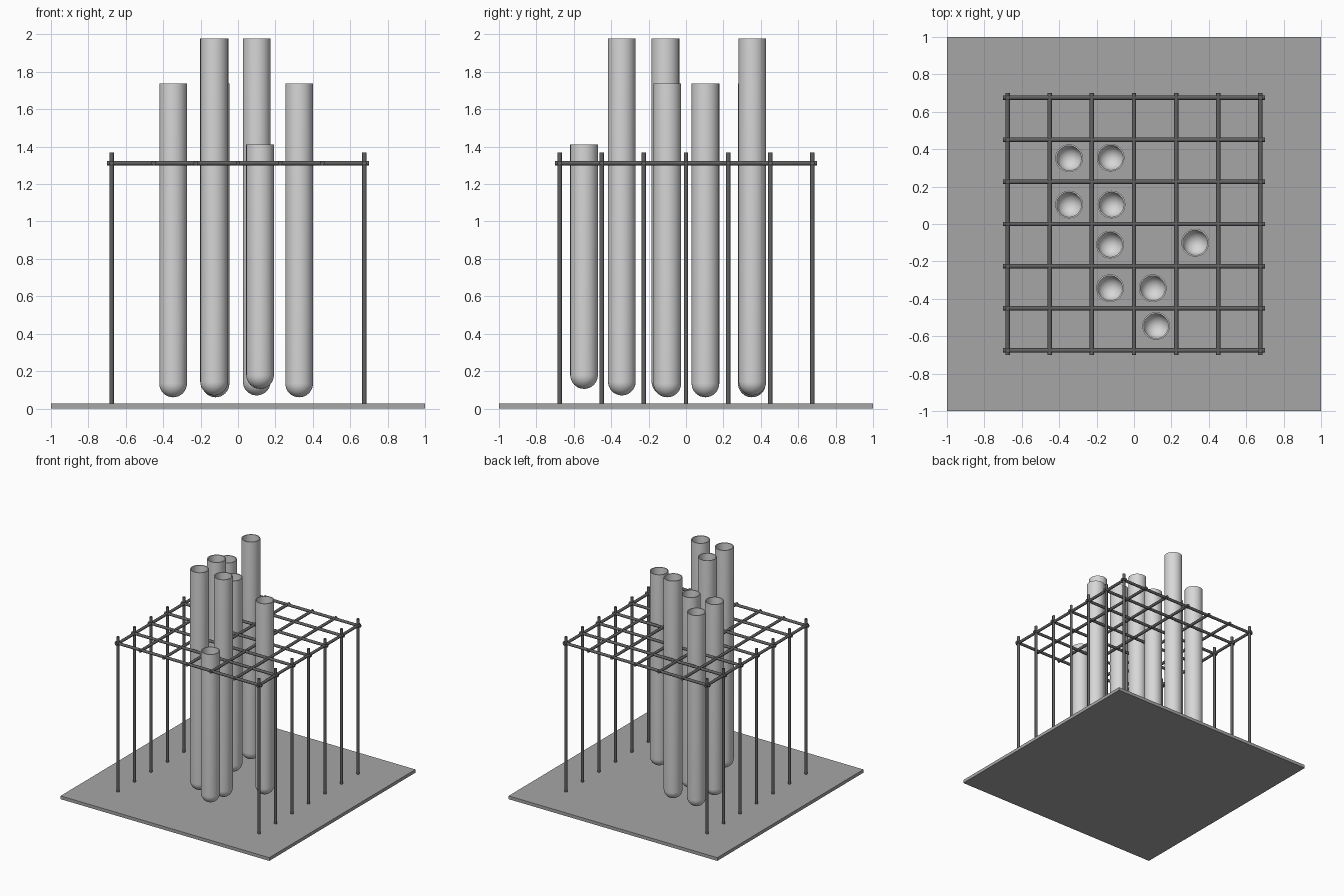
import bpy, bmesh, math
from mathutils import Vector, Matrix

cube = bpy.data.objects.get("Cube")
if cube:
    bpy.data.objects.remove(cube)


def material(name, grey):
    m = bpy.data.materials.new(name)
    m.use_nodes = True
    colour = (grey, grey, grey, 1)
    m.diffuse_color = colour
    m.node_tree.nodes["Principled BSDF"].inputs["Base Color"].default_value = colour
    return m


glass = material("pale grey glass", 0.68)
board = material("mid grey board", 0.38)
metal = material("dark grey metal", 0.12)


def finish(name, bm, mat, smooth=True):
    bmesh.ops.recalc_face_normals(bm, faces=bm.faces[:])
    mesh = bpy.data.meshes.new(name)
    bm.to_mesh(mesh)
    bm.free()
    mesh.materials.append(mat)
    obj = bpy.data.objects.new(name, mesh)
    bpy.context.collection.objects.link(obj)
    if smooth:
        bpy.ops.object.select_all(action="DESELECT")
        obj.select_set(True)
        bpy.context.view_layer.objects.active = obj
        bpy.ops.object.shade_smooth_by_angle(angle=math.radians(40))
    return obj


def rod(name, start, end, radius=0.012):
    a, b = Vector(start), Vector(end)
    turn = (b - a).to_track_quat("Z", "Y").to_matrix().to_4x4()
    bm = bmesh.new()
    bmesh.ops.create_cone(bm, cap_ends=True, segments=16, radius1=radius, radius2=radius,
                          depth=(b - a).length, matrix=Matrix.Translation((a + b) / 2) @ turn)
    return finish(name, bm, metal)


def tube(name, x, y, bottom, top, radius=0.074, wall=0.008):
    # Outer wall up from the round bottom, over the rim, then down the inside
    arc = [i * math.pi / 16 for i in range(9)]
    centre = bottom + radius
    inner = radius - wall
    profile = [(radius * math.sin(a), centre - radius * math.cos(a)) for a in arc]
    profile += [(radius, top), (inner, top)]
    profile += [(inner * math.sin(a), centre - inner * math.cos(a)) for a in reversed(arc)]
    bm = bmesh.new()
    verts = [bm.verts.new((r, 0, z)) for r, z in profile]
    edges = [bm.edges.new(pair) for pair in zip(verts, verts[1:])]
    bmesh.ops.spin(bm, geom=verts + edges, cent=(0, 0, 0), axis=(0, 0, 1),
                   angle=math.tau, steps=32)
    bmesh.ops.remove_doubles(bm, verts=bm.verts[:], dist=0.0005)
    finish(name, bm, glass).location = (x, y, 0)


# Base board
bm = bmesh.new()
bmesh.ops.create_cube(bm, size=1, matrix=Matrix.Translation((0, 0, 0.014))
                      @ Matrix.Diagonal((2, 2, 0.028, 1)))
finish("base_board", bm, board, smooth=False)

# Rack: crossing bars, with a row of legs down each side
HALF, REACH, BAR_Z = 0.676, 0.70, 1.312
for i in range(7):
    p = HALF * (i - 3) / 3
    rod(f"cross_bar_{i + 1}", (-REACH, p, BAR_Z), (REACH, p, BAR_Z))
    rod(f"long_bar_{i + 1}", (p, -REACH, BAR_Z), (p, REACH, BAR_Z))
    for side, x in (("left", HALF), ("right", -HALF)):
        rod(f"{side}_leg_{i + 1}", (x, p, 0.02), (x, p, 1.37))

# Test tubes in three lengths: bottom and top heights
TALL, MEDIUM, SHORT = (0.07, 1.977), (0.06, 1.737), (0.105, 1.412)
tubes = [
    (-0.125, 0.355, TALL), (-0.128, -0.11, TALL), (-0.128, -0.343, TALL), (0.1, -0.343, TALL),
    (-0.347, 0.352, MEDIUM), (-0.347, 0.104, MEDIUM), (-0.12, 0.104, MEDIUM),
    (0.327, -0.1, MEDIUM), (0.118, -0.545, SHORT),
]
for n, (x, y, (bottom, top)) in enumerate(tubes, 1):
    tube(f"test_tube_{n}", x, y, bottom, top)
